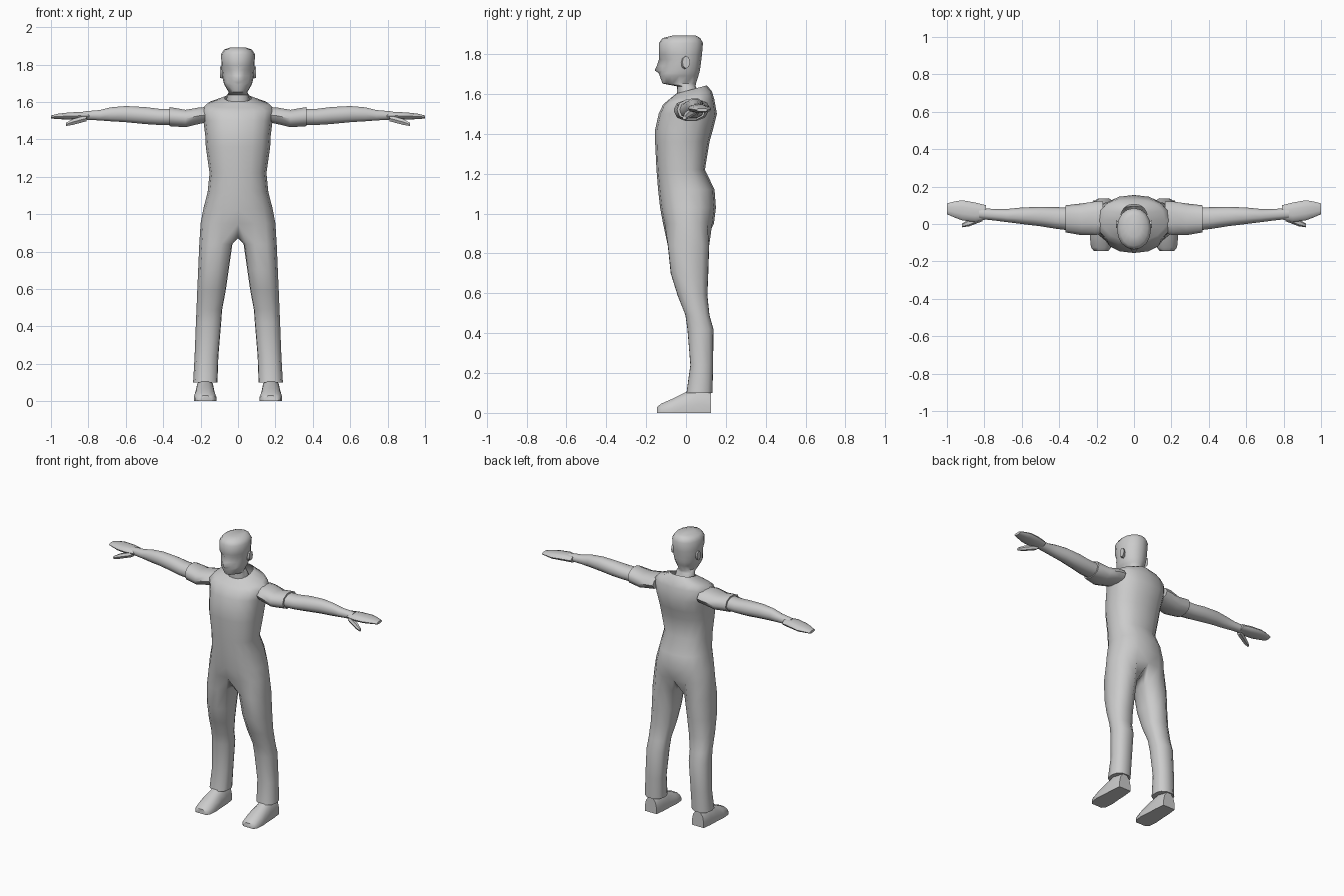
import bpy, bmesh, math

if "Cube" in bpy.data.objects:
    bpy.data.objects.remove(bpy.data.objects["Cube"])

grey = bpy.data.materials.new("light_grey")
grey.diffuse_color = (0.6, 0.6, 0.6, 1)
grey.use_nodes = True
grey.node_tree.nodes["Principled BSDF"].inputs["Base Color"].default_value = grey.diffuse_color


def finish(name, bm, angle=50, mirror=True):
    """Turn a bmesh into a named, smooth shaded object mirrored on x."""
    bmesh.ops.recalc_face_normals(bm, faces=bm.faces)
    me = bpy.data.meshes.new(name)
    bm.to_mesh(me)
    bm.free()
    me.materials.append(grey)
    ob = bpy.data.objects.new(name, me)
    bpy.context.collection.objects.link(ob)
    if mirror:
        mod = ob.modifiers.new("mirror", 'MIRROR')
        mod.use_clip = True
        mod.merge_threshold = 0.0005
    bpy.ops.object.select_all(action='DESELECT')
    ob.select_set(True)
    bpy.context.view_layer.objects.active = ob
    bpy.ops.object.shade_smooth_by_angle(angle=math.radians(angle))
    return ob


def bridge(bm, a, b, closed=True):
    n = len(a)
    for i in range(n if closed else n - 1):
        j = (i + 1) % n
        bm.faces.new((a[i], a[j], b[j], b[i]))


def loft(bm, rings, closed=True, caps=True):
    """Join rings of points into a skin and return the vertex rings."""
    vs = [[bm.verts.new(p) for p in r] for r in rings]
    for a, b in zip(vs, vs[1:]):
        bridge(bm, a, b, closed)
    if caps:
        bm.faces.new(vs[0])
        bm.faces.new(vs[-1])
    return vs


def spow(v, e):
    return math.copysign(abs(v) ** e, v)


def half_ring(z, w, yf, yb, tilt=0.0, tip=0.0, n=9, e=0.85):
    """Half cross-section from front centre round the side to back centre."""
    pts = []
    c, r = (yf + yb) / 2, (yb - yf) / 2
    for i in range(n):
        a = math.pi * i / (n - 1)
        y = c - r * spow(math.cos(a), e) + (tip if i == 0 else 0)
        x = 0.0 if i in (0, n - 1) else w * math.sin(a) ** e
        pts.append((x, y, z + tilt * (y - c)))
    return pts


# --- torso and trousers, one half skin with a crotch saddle and a leg ---
torso = [  # z, half width, front y, back y, tilt
    (1.622, .072, -.05, .105, .27), (1.59, .165, -.09, .13, .2),
    (1.56, .195, -.115, .142, .1), (1.50, .185, -.137, .155),
    (1.42, .175, -.155, .135), (1.36, .172, -.155, .118),
    (1.22, .152, -.148, .095), (1.12, .162, -.14, .143),
    (1.03, .185, -.13, .15), (.95, .2, -.115, .14)]
legs = [  # z, inner x, outer x, front y, back y
    (.84, .03, .207, -.095, .12), (.70, .05, .213, -.08, .115),
    (.59, .066, .218, -.045, .11), (.49, .085, .222, -.005, .12),
    (.42, .09, .225, .005, .14), (.24, .105, .232, .02, .138),
    (.10, .11, .24, 0, .135)]


def leg_ring(z, xi, xo, yf, yb):
    s = 0.9
    angles = [-s + i * (math.pi + 2 * s) / 8 for i in range(9)]
    angles += [math.pi + s + i * (math.pi - 2 * s) / 4 for i in (1, 2, 3)]
    cx, cy, rx, ry = (xi + xo) / 2, (yf + yb) / 2, (xo - xi) / 2, (yb - yf) / 2
    return [(cx + rx * spow(math.sin(a), .85),
             cy - ry * spow(math.cos(a), .85), z) for a in angles]


bm = bmesh.new()
top = loft(bm, [half_ring(*t) for t in torso], closed=False, caps=False)
saddle = [bm.verts.new(p) for p in ((0, .09, .89), (0, .01, .87), (0, -.07, .885))]
leg = loft(bm, [leg_ring(*r) for r in legs], caps=False)
bridge(bm, top[-1] + saddle, leg[0])
bm.faces.new(leg[-1])
finish("torso_and_trousers", bm)

# --- neck and head, with a raised centre line for the nose ---
head = [  # z, half width, front y, back y, tilt, nose
    (1.58, .066, -.045, .08), (1.638, .058, -.045, .048),
    (1.652, .05, -.118, .05), (1.69, .072, -.132, .062),
    (1.703, .077, -.13, .066, 0, -.006), (1.718, .08, -.127, .07, 0, -.03),
    (1.74, .084, -.125, .073, 0, -.022), (1.772, .087, -.122, .077, 0, -.014),
    (1.795, .088, -.136, .08), (1.855, .091, -.136, .085),
    (1.88, .074, -.118, .072), (1.892, .04, -.07, .05)]
bm = bmesh.new()
rings = loft(bm, [half_ring(*h, e=.95) for h in head], closed=False, caps=False)
bm.faces.new(rings[-1])
finish("head", bm)


def tube(name, sections, n=10, e=0.9):
    """Limb part along x: sections are x, y min, y max, z min, z max."""
    bm = bmesh.new()
    rings = []
    for x, y0, y1, z0, z1 in sections:
        rings.append([(x, (y0 + y1) / 2 + (y1 - y0) / 2 * spow(math.cos(a), e),
                       (z0 + z1) / 2 + (z1 - z0) / 2 * spow(math.sin(a), e))
                      for a in (2 * math.pi * i / n for i in range(n))])
    loft(bm, rings)
    finish(name, bm)


# --- arms ---
tube("sleeve", [(.165, -.05, .12, 1.49, 1.572), (.21, -.06, .12, 1.48, 1.572),
                (.28, -.06, .11, 1.463, 1.56), (.365, -.045, .1, 1.468, 1.575)])
tube("arm", [(.34, -.035, .088, 1.475, 1.565), (.42, -.025, .09, 1.475, 1.565),
             (.50, -.012, .092, 1.48, 1.575), (.60, 0, .088, 1.49, 1.58),
             (.68, .01, .08, 1.495, 1.573), (.74, .018, .08, 1.5, 1.558),
             (.83, .028, .085, 1.505, 1.55)])
tube("hand", [(.79, .025, .1, 1.505, 1.545), (.85, .01, .115, 1.505, 1.548),
              (.92, .02, .127, 1.505, 1.543), (.96, .035, .12, 1.508, 1.538),
              (1.0, .052, .11, 1.511, 1.528)])
tube("thumb", [(.81, .015, .06, 1.495, 1.53), (.88, -.012, .025, 1.476, 1.512),
               (.92, -.018, .002, 1.47, 1.49)], n=6)

# --- ears ---
tube("ear", [(.075, -.03, .01, 1.725, 1.785), (.097, -.018, .02, 1.728, 1.79)], n=8)

# --- shoes with flat soles ---
shoe = [  # y, half width, height
    (.125, .044, .10), (.06, .052, .125), (0, .054, .105),
    (-.07, .06, .07), (-.125, .054, .046), (-.145, .038, .03)]
bm = bmesh.new()
rings = []
for y, w, h in shoe:
    side = ((-1, 0), (-1, .35), (-.8, .75), (-.35, 1),
            (.35, 1), (.8, .75), (1, .35), (1, 0))
    rings.append([(.176 + w * u, y, h * v) for u, v in side])
loft(bm, rings)
finish("shoe", bm)
